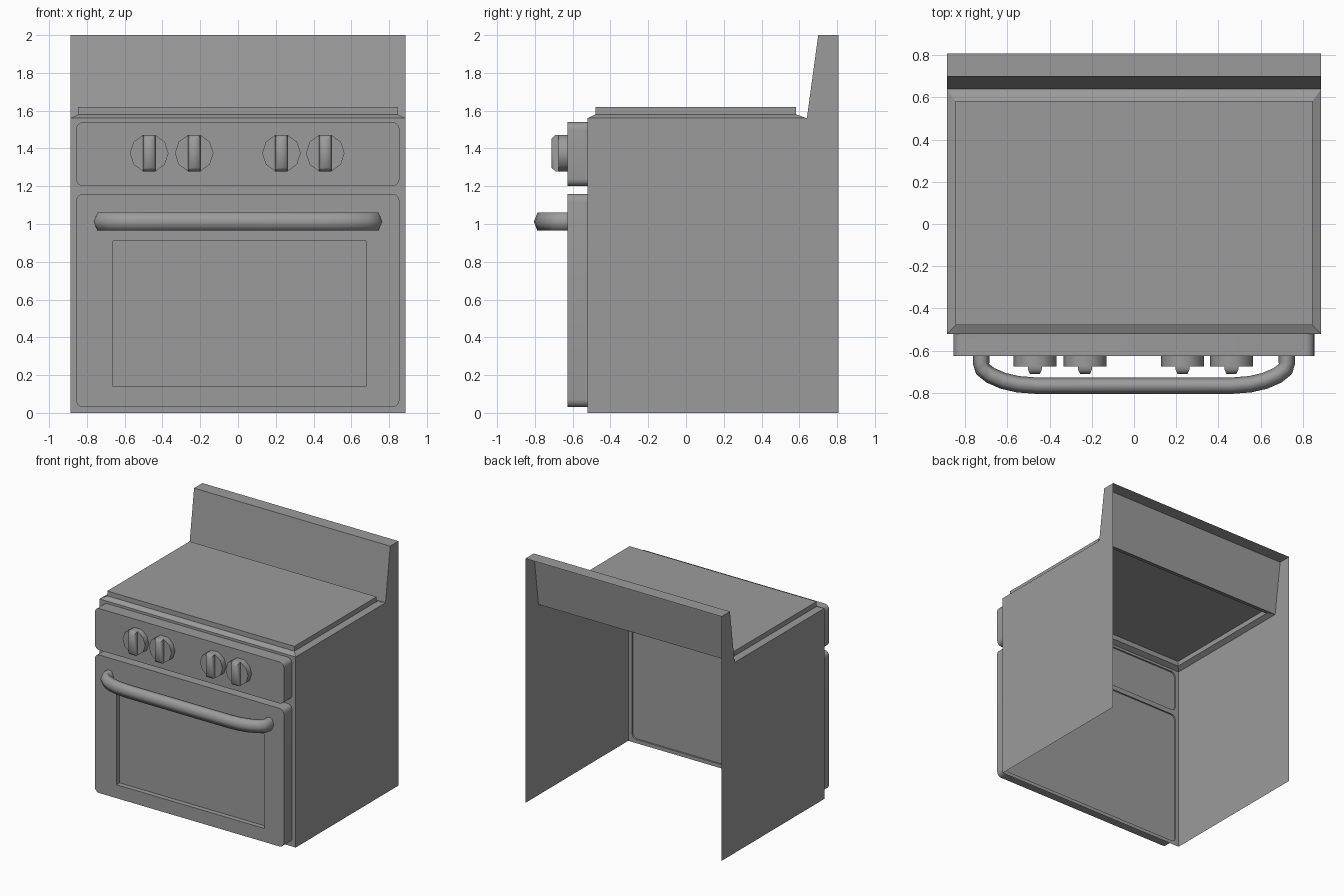
import bpy, bmesh
from math import sin, cos, pi, radians
from mathutils import Vector

if "Cube" in bpy.data.objects:
    bpy.data.objects.remove(bpy.data.objects["Cube"])

W, FRONT, BACK = 0.888, -0.522, 0.808    # cabinet half width, front and back planes
FACE, LIP = -0.627, -0.535               # door front plane, door back plane

grey = bpy.data.materials.new("dark_grey_enamel")
grey.diffuse_color = (0.33, 0.33, 0.33, 1)
grey.use_nodes = True
grey.node_tree.nodes["Principled BSDF"].inputs["Base Color"].default_value = grey.diffuse_color


def finish(name, bm, smooth=None, recalc=True):
    bmesh.ops.remove_doubles(bm, verts=bm.verts, dist=1e-5)
    if recalc:
        bmesh.ops.recalc_face_normals(bm, faces=bm.faces)
    me = bpy.data.meshes.new(name)
    bm.to_mesh(me)
    bm.free()
    me.materials.append(grey)
    ob = bpy.data.objects.new(name, me)
    bpy.context.collection.objects.link(ob)
    if smooth:
        bpy.ops.object.select_all(action='DESELECT')
        ob.select_set(True)
        bpy.context.view_layer.objects.active = ob
        bpy.ops.object.shade_smooth_by_angle(angle=radians(smooth))
    return ob


def ring(bm, pts):
    return [bm.verts.new(p) for p in pts]


def bridge(bm, a, b):
    n = len(a)
    for i in range(n):
        bm.faces.new((a[i], a[(i + 1) % n], b[(i + 1) % n], b[i]))


def fill(bm, *rings):
    """Flat fill of an outer ring with hole rings."""
    edges = []
    for r in rings:
        for i in range(len(r)):
            pair = (r[i], r[(i + 1) % len(r)])
            edges.append(bm.edges.get(pair) or bm.edges.new(pair))
    bmesh.ops.triangle_fill(bm, use_beauty=True, edges=edges, normal=(0, -1, 0))


def rounded(x0, x1, z0, z1, y, r=0.04, n=5):
    pts = []
    for k, (cx, cz) in enumerate(((x1 - r, z1 - r), (x0 + r, z1 - r), (x0 + r, z0 + r), (x1 - r, z0 + r))):
        for i in range(n + 1 if r else 1):
            a = (k + i / n) * pi / 2
            pts.append((cx + r * cos(a), y, cz + r * sin(a)))
    return pts


def rect(x, y0, y1, z):
    return [(-x, y0, z), (x, y0, z), (x, y1, z), (-x, y1, z)]


PANEL = (-0.857, 0.855, 1.20, 1.54)
DOOR = (-0.857, 0.855, 0.03, 1.16)
WINDOW = (-0.662, 0.677, 0.14, 0.91)

# cabinet shell, open at the back and below
bm = bmesh.new()
profile = [(FRONT, 0), (BACK, 0), (BACK, 2), (0.70, 2), (0.64, 1.56), (FRONT, 1.56)]
left = ring(bm, [(-W, y, z) for y, z in profile])
right = ring(bm, [(W, y, z) for y, z in profile])
bm.faces.new(left)
bm.faces.new(right[::-1])
for i in (2, 3):                          # splashback top and sloped front
    bm.faces.new((left[i], left[i + 1], right[i + 1], right[i]))
# raised cooktop
rim = [left[5], right[5], right[4], left[4]]
low = ring(bm, rect(0.847, -0.48, 0.583, 1.58))
high = ring(bm, rect(0.847, -0.48, 0.583, 1.62))
bridge(bm, rim, low)
bridge(bm, low, high)
bm.faces.new(high)
# front frame with two openings and their lips
holes = [ring(bm, rounded(*s, FRONT)) for s in (PANEL, DOOR)]
fill(bm, [left[0], right[0], right[5], left[5]], *holes)
for h, s in zip(holes, (PANEL, DOOR)):
    bridge(bm, h, ring(bm, rounded(*s, LIP)))
bmesh.ops.recalc_face_normals(bm, faces=bm.faces)
top = max(bm.faces, key=lambda f: f.calc_center_median().z if abs(f.normal.z) > 0.9 else 0)
if top.normal.z < 0:
    bmesh.ops.reverse_faces(bm, faces=bm.faces)
finish("cabinet", bm, recalc=False)

# control panel
bm = bmesh.new()
f, b = ring(bm, rounded(*PANEL, FACE)), ring(bm, rounded(*PANEL, LIP))
bridge(bm, f, b)
bm.faces.new(f)
bm.faces.new(b)
finish("control_panel", bm, 30)

# oven door with recessed window
bm = bmesh.new()
f, b = ring(bm, rounded(*DOOR, FACE)), ring(bm, rounded(*DOOR, LIP))
w0 = ring(bm, rounded(*WINDOW, FACE, 0))
w1 = ring(bm, rounded(*WINDOW, FACE + 0.04, 0))
bridge(bm, f, b)
bm.faces.new(b)
fill(bm, f, w0)
bridge(bm, w0, w1)
bm.faces.new(w1)
finish("oven_door", bm, 30)

# knobs: ten-sided disc with a tapered grip
for i, kx in enumerate((-0.47, -0.232, 0.23, 0.462)):
    kz, r = 1.375, 0.102
    bm = bmesh.new()
    disc = [ring(bm, [(kx + r * cos(k * pi / 5), y, kz + r * sin(k * pi / 5)) for k in range(10)])
            for y in (FACE + 0.01, -0.675)]
    bridge(bm, *disc)
    for d in disc:
        bm.faces.new(d)
    h = r * cos(pi / 10)
    grip = [ring(bm, rounded(kx - a, kx + a, kz - c, kz + c, y, 0))
            for a, c, y in ((0.033, h, -0.67), (0.033, h, -0.69), (0.023, h - 0.02, -0.712))]
    bridge(bm, grip[0], grip[1])
    bridge(bm, grip[1], grip[2])
    bm.faces.new(grip[0])
    bm.faces.new(grip[2])
    finish(f"knob_{i + 1}", bm, 70)

# door handle: smooth six-sided tube swept along a bowed path
half = [(-0.725, -0.615), (-0.725, -0.66), (-0.718, -0.688), (-0.68, -0.718),
        (-0.62, -0.744), (-0.55, -0.76), (-0.46, -0.767)]
path = [Vector(p) for p in half + [(-x, y) for x, y in half[::-1]]]
bm = bmesh.new()
rings = []
for i, p in enumerate(path):
    t = (path[min(i + 1, len(path) - 1)] - path[max(i - 1, 0)]).normalized()
    n = Vector((-t.y, t.x))
    rings.append(ring(bm, [(p.x + n.x * 0.039 * cos(a), p.y + n.y * 0.039 * cos(a), 1.012 + 0.055 * sin(a))
                           for a in (k * pi / 3 for k in range(6))]))
for a, b in zip(rings, rings[1:]):
    bridge(bm, a, b)
bm.faces.new(rings[0])
bm.faces.new(rings[-1])
finish("door_handle", bm, 75)
